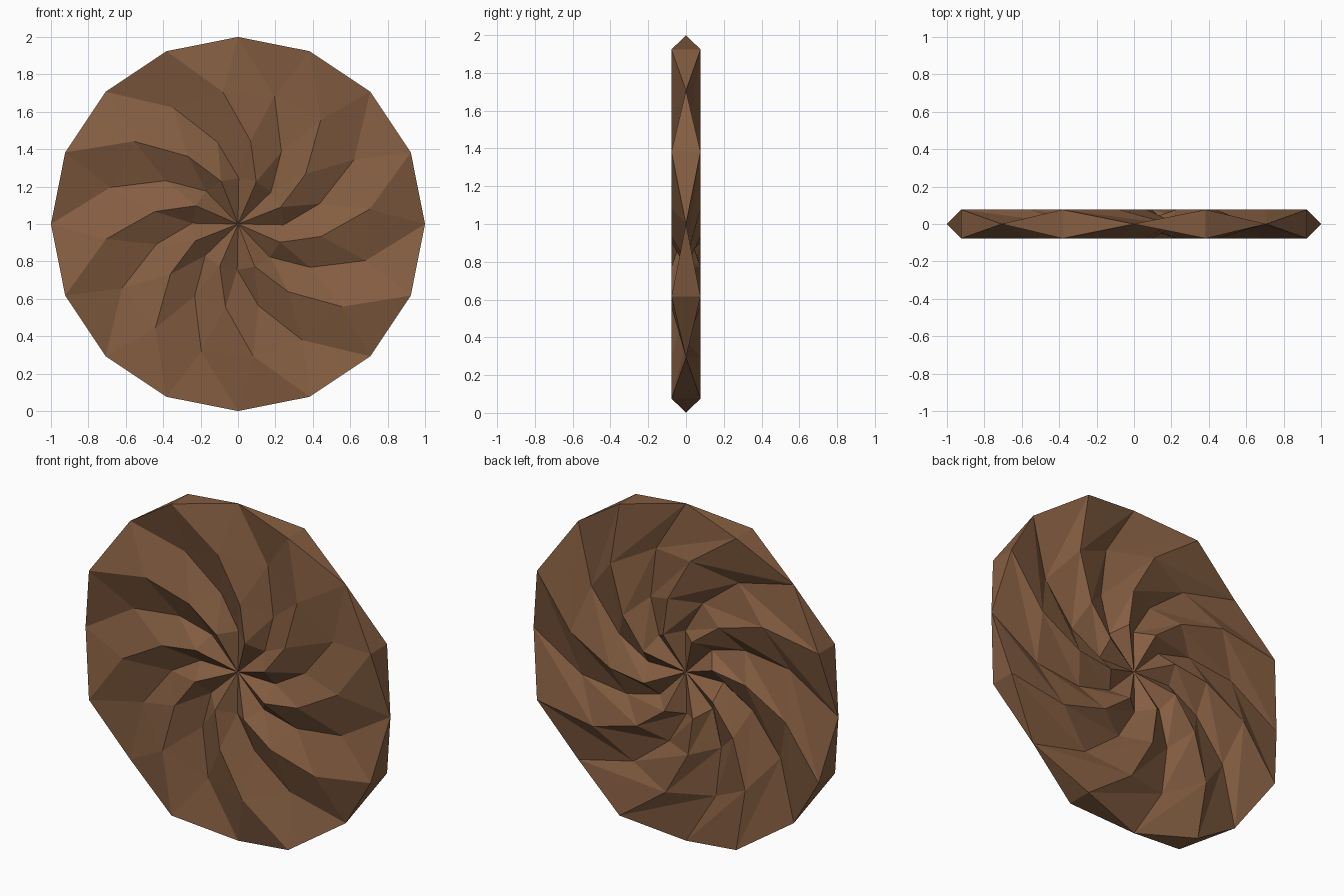
import bpy, bmesh, math

if "Cube" in bpy.data.objects:
    bpy.data.objects.remove(bpy.data.objects["Cube"])

SPOKES = 16                      # alternating valleys and ridges
DEPTH = 0.077                    # ridge height on each side
RINGS = [(0.245, -46), (0.45, -31), (0.71, -16), (1.0, 0)]   # radius, twist in degrees

wood = bpy.data.materials.new("brown")
wood.diffuse_color = (0.235, 0.112, 0.054, 1)
wood.use_nodes = True
wood.node_tree.nodes["Principled BSDF"].inputs["Base Color"].default_value = wood.diffuse_color

bm = bmesh.new()


def ring_point(radius, twist, i, side):
    a = math.radians(twist + i * 360 / SPOKES)
    y = side * DEPTH * (i % 2)
    return bm.verts.new((radius * math.cos(a), y, 1 + radius * math.sin(a)))


def add_face(verts, side):
    bm.faces.new(verts if side < 0 else verts[::-1])


def build_side(side):
    """Twisted, folded disc face; returns its rim vertices."""
    hub = bm.verts.new((0, 0, 1))
    rings = [[ring_point(r, t, i, side) for i in range(SPOKES)] for r, t in RINGS]
    for i in range(SPOKES):
        j = (i + 1) % SPOKES
        add_face([hub, rings[0][i], rings[0][j]], side)
        for inner, outer in zip(rings, rings[1:]):
            if side < 0:         # front folds cut along the short diagonal
                add_face([inner[i], outer[i], inner[j]], side)
                add_face([inner[j], outer[i], outer[j]], side)
            else:                # back folds cut along the long diagonal
                add_face([inner[i], outer[i], outer[j]], side)
                add_face([inner[i], outer[j], inner[j]], side)
    return rings[-1]


front, back = build_side(-1), build_side(1)

# Rim: triangles joining the ridge ends to the shared valley points
for i in range(1, SPOKES, 2):
    prev, nxt = i - 1, (i + 1) % SPOKES
    bm.faces.new([front[i], front[prev], back[i]])
    bm.faces.new([front[i], back[i], front[nxt]])

mesh = bpy.data.meshes.new("twisted_disc")
bm.to_mesh(mesh)
bm.free()
mesh.materials.append(wood)
disc = bpy.data.objects.new("twisted_disc", mesh)
bpy.context.collection.objects.link(disc)
